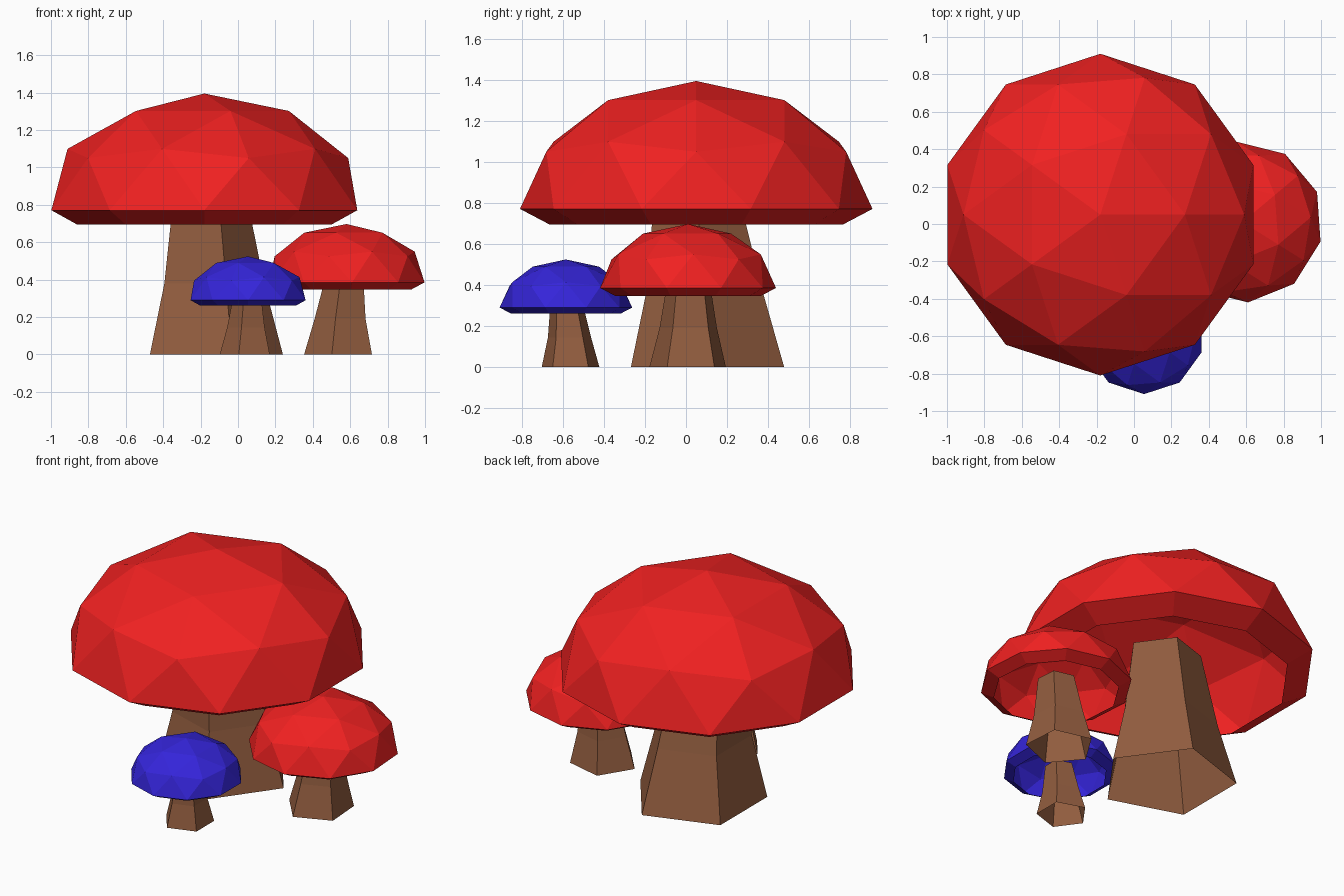
import bpy, bmesh, math
from mathutils import Matrix

if "Cube" in bpy.data.objects:
    bpy.data.objects.remove(bpy.data.objects["Cube"])


def material(name, color):
    m = bpy.data.materials.new(name)
    m.diffuse_color = (*color, 1)
    m.use_nodes = True
    m.node_tree.nodes["Principled BSDF"].inputs["Base Color"].default_value = m.diffuse_color
    return m


RED = material("cap_red", (0.87, 0.015, 0.015))
BLUE = material("cap_blue", (0.035, 0.018, 0.70))
BROWN = material("stem_brown", (0.29, 0.11, 0.05))


def finish(bm, name, mat, place):
    bmesh.ops.transform(bm, matrix=place, verts=bm.verts)
    me = bpy.data.meshes.new(name)
    bm.to_mesh(me)
    bm.free()
    me.materials.append(mat)
    ob = bpy.data.objects.new(name, me)
    bpy.context.collection.objects.link(ob)


def cap(name, mat, place):
    # upper half of an icosphere, squashed, open underneath
    bm = bmesh.new()
    bmesh.ops.create_icosphere(bm, subdivisions=2, radius=1)
    bmesh.ops.delete(bm, geom=[v for v in bm.verts if v.co.z < -0.01], context='VERTS')
    for v in bm.verts:
        v.co = (v.co.x * 0.86, v.co.y * 0.86, 0.771 + v.co.z * 0.624)
    # rim turned down and inward
    border = [e for e in bm.edges if e.is_boundary]
    new = bmesh.ops.extrude_edge_only(bm, edges=border)["geom"]
    for v in (g for g in new if isinstance(g, bmesh.types.BMVert)):
        v.co = (v.co.x * 0.83, v.co.y * 0.83, 0.694)
    bmesh.ops.recalc_face_normals(bm, faces=bm.faces)
    finish(bm, name, mat, place)


# stem rings: centre x, centre y, height, radius
STEM = [(0.027, 0.055, 0, 0.393), (0.025, 0.04, 0.38, 0.295), (0.01, 0.0, 0.85, 0.215)]


def stem(name, place, sides=5):
    # leaning, tapered five-sided tube
    bm = bmesh.new()
    rings = []
    for cx, cy, z, r in STEM:
        angles = [math.tau * i / sides for i in range(sides)]
        rings.append([bm.verts.new((cx + r * math.cos(a), cy + r * math.sin(a), z)) for a in angles])
    for lo, hi in zip(rings, rings[1:]):
        for i in range(sides):
            j = (i + 1) % sides
            bm.faces.new((lo[i], lo[j], hi[j], hi[i]))
    finish(bm, name, BROWN, place)


# the same mushroom three times: position, scale, turn
for name, mat, x, y, s, turn in [
    ("large", RED, -0.18, 0.05, 1.0, 0),
    ("medium", RED, 0.58, 0.01, 0.5, 112),
    ("small", BLUE, 0.054, -0.586, 0.376, 36),
]:
    place = (Matrix.Translation((x, y, 0))
             @ Matrix.Rotation(math.radians(turn), 4, 'Z') @ Matrix.Scale(s, 4))
    cap(name + "_mushroom_cap", mat, place)
    stem(name + "_mushroom_stem", place)
